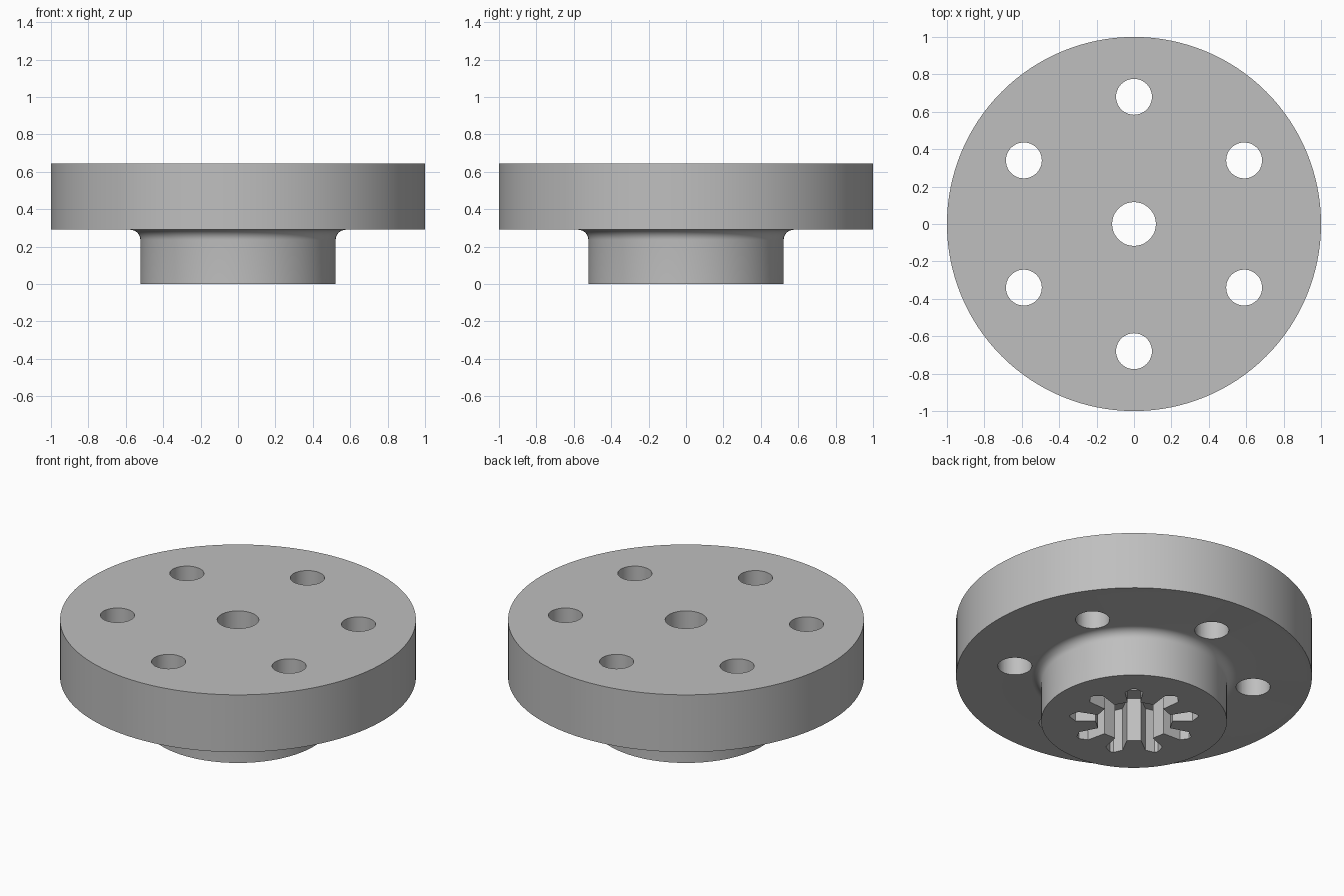
import bpy, bmesh, math
from math import cos, sin, pi, radians

if "Cube" in bpy.data.objects:
    bpy.data.objects.remove(bpy.data.objects["Cube"], do_unlink=True)

# Main dimensions
FLANGE_R, FLANGE_TOP, FLANGE_BOTTOM = 1.0, 0.645, 0.29
HUB_R, FILLET = 0.522, 0.055
SEGMENTS = 128
SPLINES, SPLINE_DEPTH = 9, 0.27

steel = bpy.data.materials.new("grey steel")
steel.use_nodes = True
grey = (0.52, 0.52, 0.52, 1)
steel.diffuse_color = grey
steel.node_tree.nodes["Principled BSDF"].inputs["Base Color"].default_value = grey


def add_object(name, bm):
    bmesh.ops.recalc_face_normals(bm, faces=bm.faces)
    mesh = bpy.data.meshes.new(name)
    bm.to_mesh(mesh)
    bm.free()
    mesh.materials.append(steel)
    obj = bpy.data.objects.new(name, mesh)
    bpy.context.collection.objects.link(obj)
    return obj


def lathe(name, profile):
    """Spin an open (radius, z) profile and close both ends flat."""
    bm = bmesh.new()
    verts = [bm.verts.new((r, 0, z)) for r, z in profile]
    edges = [bm.edges.new(pair) for pair in zip(verts, verts[1:])]
    bmesh.ops.spin(bm, geom=verts + edges, cent=(0, 0, 0), axis=(0, 0, 1),
                   angle=2 * pi, steps=SEGMENTS, use_merge=True)
    bmesh.ops.remove_doubles(bm, verts=bm.verts, dist=1e-5)
    bmesh.ops.holes_fill(bm, edges=bm.edges, sides=0)
    return add_object(name, bm)


def prism(name, outline, bottom, top):
    """Extrude a flat outline upwards."""
    bm = bmesh.new()
    face = bm.faces.new([bm.verts.new((x, y, bottom)) for x, y in outline])
    ext = bmesh.ops.extrude_face_region(bm, geom=[face])
    moved = [v for v in ext["geom"] if isinstance(v, bmesh.types.BMVert)]
    bmesh.ops.translate(bm, verts=moved, vec=(0, 0, top - bottom))
    return add_object(name, bm)


def circle(cx, cy, radius, n=48):
    return [(cx + radius * cos(2 * pi * i / n), cy + radius * sin(2 * pi * i / n))
            for i in range(n)]


def cut(target, cutter):
    cutter.hide_render = True
    mod = target.modifiers.new("cut", "BOOLEAN")
    mod.operation, mod.solver, mod.object = "DIFFERENCE", "EXACT", cutter
    bpy.context.view_layer.objects.active = target
    bpy.ops.object.modifier_apply(modifier=mod.name)
    bpy.data.objects.remove(cutter, do_unlink=True)


# Hub, fillet and flange as one turned body
fillet = [(HUB_R + FILLET * (1 - cos(a)), FLANGE_BOTTOM - FILLET * (1 - sin(a)))
          for a in (pi / 2 * i / 8 for i in range(9))]
flange_hub = lathe("flange_hub", [(HUB_R, 0)] + fillet
                   + [(FLANGE_R, FLANGE_BOTTOM), (FLANGE_R, FLANGE_TOP)])

# Centre bore and ring of bolt holes
cut(flange_hub, prism("bore_cutter", circle(0, 0, 0.117), -0.1, 1))
for i in range(6):
    a = radians(30 + 60 * i)
    cut(flange_hub, prism("bolt_hole_cutter",
                          circle(0.68 * cos(a), 0.68 * sin(a), 0.096), -0.1, 1))

# Splined socket in the underside: pointed grooves around a narrower core
groove = [(0.216, -9.5), (0.33, -8.8), (0.365, -1.8),
          (0.365, 1.8), (0.33, 8.8), (0.216, 9.5)]
outline = []
for i in range(SPLINES):
    for r, offset in groove:
        a = radians(90 + 360 / SPLINES * i + offset)
        outline.append((r * cos(a), r * sin(a)))
cut(flange_hub, prism("spline_cutter", outline, -0.1, SPLINE_DEPTH))

# Smooth round walls, keep machined edges crisp
bpy.ops.object.select_all(action="DESELECT")
flange_hub.select_set(True)
bpy.context.view_layer.objects.active = flange_hub
bpy.ops.object.shade_smooth_by_angle(angle=radians(30))
